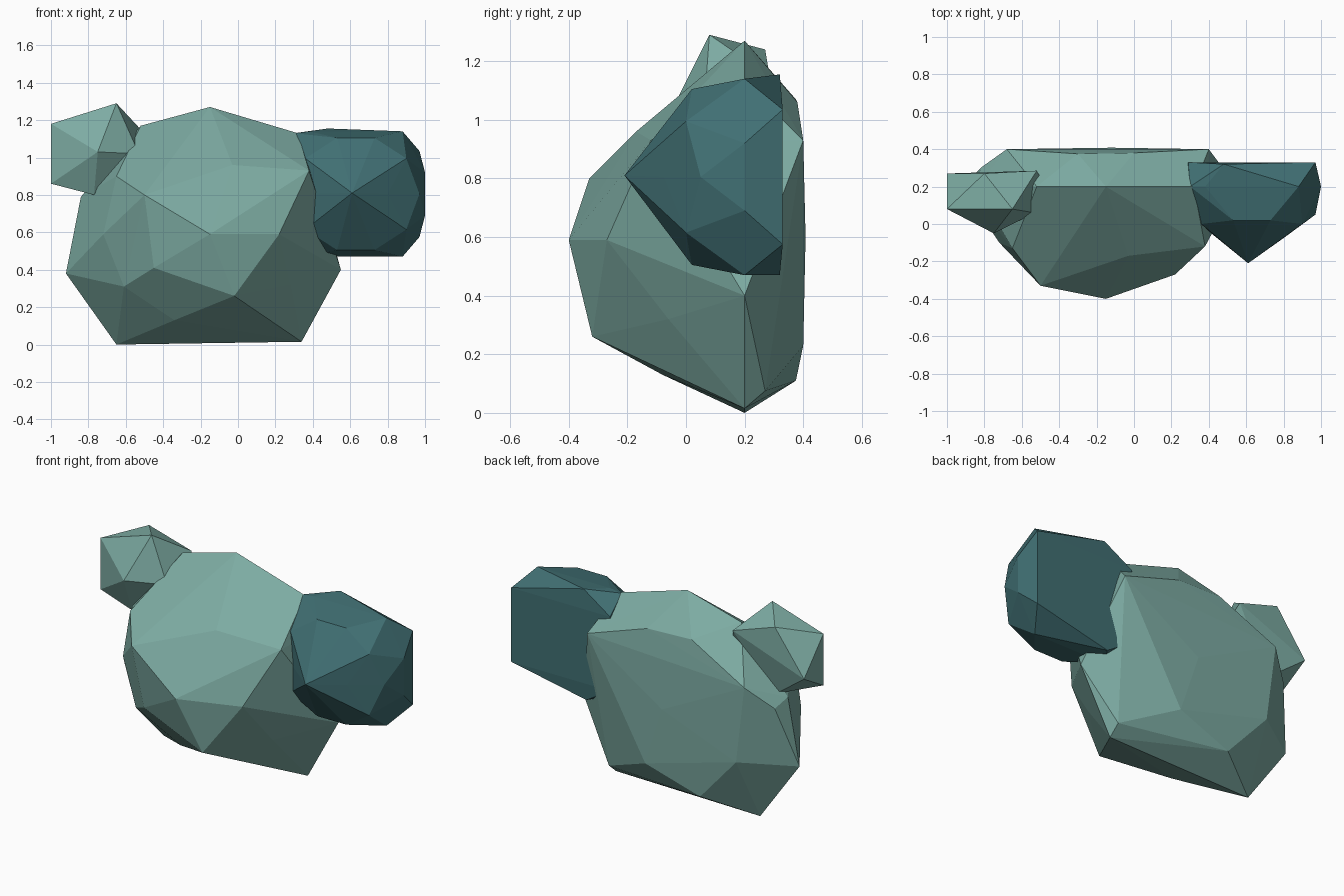
import bpy, bmesh


def material(name, rgb):
    m = bpy.data.materials.new(name)
    m.diffuse_color = (*rgb, 1)
    return m


def rock(name, points, mat):
    """Flat-shaded boulder: the convex hull of a few corner points."""
    bm = bmesh.new()
    for p in points:
        bm.verts.new(p)
    bmesh.ops.convex_hull(bm, input=bm.verts[:])
    bmesh.ops.delete(bm, geom=[v for v in bm.verts if not v.link_faces], context='VERTS')
    bmesh.ops.recalc_face_normals(bm, faces=bm.faces[:])
    me = bpy.data.meshes.new(name)
    bm.to_mesh(me)
    bm.free()
    me.materials.append(mat)
    ob = bpy.data.objects.new(name, me)
    bpy.context.collection.objects.link(ob)
    return ob


light = material("pale_teal_stone", (0.205, 0.41, 0.365))
dark = material("deep_teal_stone", (0.052, 0.16, 0.172))

# Large boulder: outline ring, bulging front, flat back
outline = [(-0.65, 0.2, 0), (0.34, 0.2, 0.015), (0.55, 0.2, 0.4), (0.32, 0.2, 1.13),
           (-0.15, 0.2, 1.27), (-0.52, 0.2, 1.17), (-0.84, 0.2, 0.79), (-0.92, 0.2, 0.38)]
front = [(-0.15, -0.4, 0.59), (-0.5, -0.33, 0.8), (-0.02, -0.32, 0.26), (0.22, -0.27, 0.59),
         (0.38, -0.12, 0.93), (-0.65, -0.13, 0.9), (-0.72, -0.1, 0.59), (-0.45, -0.28, 0.41),
         (-0.61, -0.13, 0.31), (-0.34, -0.08, 0.13), (0.28, -0.06, 0.32), (-0.03, -0.17, 0.96)]
back = [(0.4, 0.4, 0.93), (0, 0.38, 1.06), (-0.3, 0.375, 1.07), (-0.68, 0.4, 0.88),
        (-0.36, 0.375, 0.11), (0, 0.4, 0.23), (0.34, 0.27, 0.075), (-0.12, 0.408, 0.6),
        (-0.62, 0.395, 0.4), (-0.82, 0.3, 0.75)]
rock("large_boulder", outline + front + back, light)

# Small boulder, upper left
rock("small_boulder", [
    (-1, 0.08, 1.18), (-1, 0.08, 0.86), (-1, 0.27, 0.97), (-0.65, 0.08, 1.29),
    (-0.8, 0.27, 1.24), (-0.52, 0.285, 1.15), (-0.5, 0.25, 1.09), (-0.75, -0.05, 1.03),
    (-0.53, 0.06, 1.02), (-0.77, 0.22, 0.8), (-0.77, 0.06, 0.8)], light)

# Dark boulder, right: quarter shape mirrored in x and z around its middle
quarter = [(0.17, -0.075, 0), (0.06, -0.06, 0.17), (0.1, 0.02, 0.3), (0.27, 0, 0.19),
           (0.34, 0.05, 0), (0.25, 0.2, 0.335), (0.37, 0.2, 0.115), (0.34, 0.33, 0.23)]
points = [(0.63 + sx * x, y, 0.805 + sz * z)
          for x, y, z in quarter for sx in (-1, 1) for sz in (-1, 1)]
# Front tip and uneven back corners
points += [(0.61, -0.21, 0.81), (0.48, 0.32, 1.155), (0.46, 0.32, 0.47), (0.3, 0.2, 1.13)]
rock("dark_boulder", points, dark)
